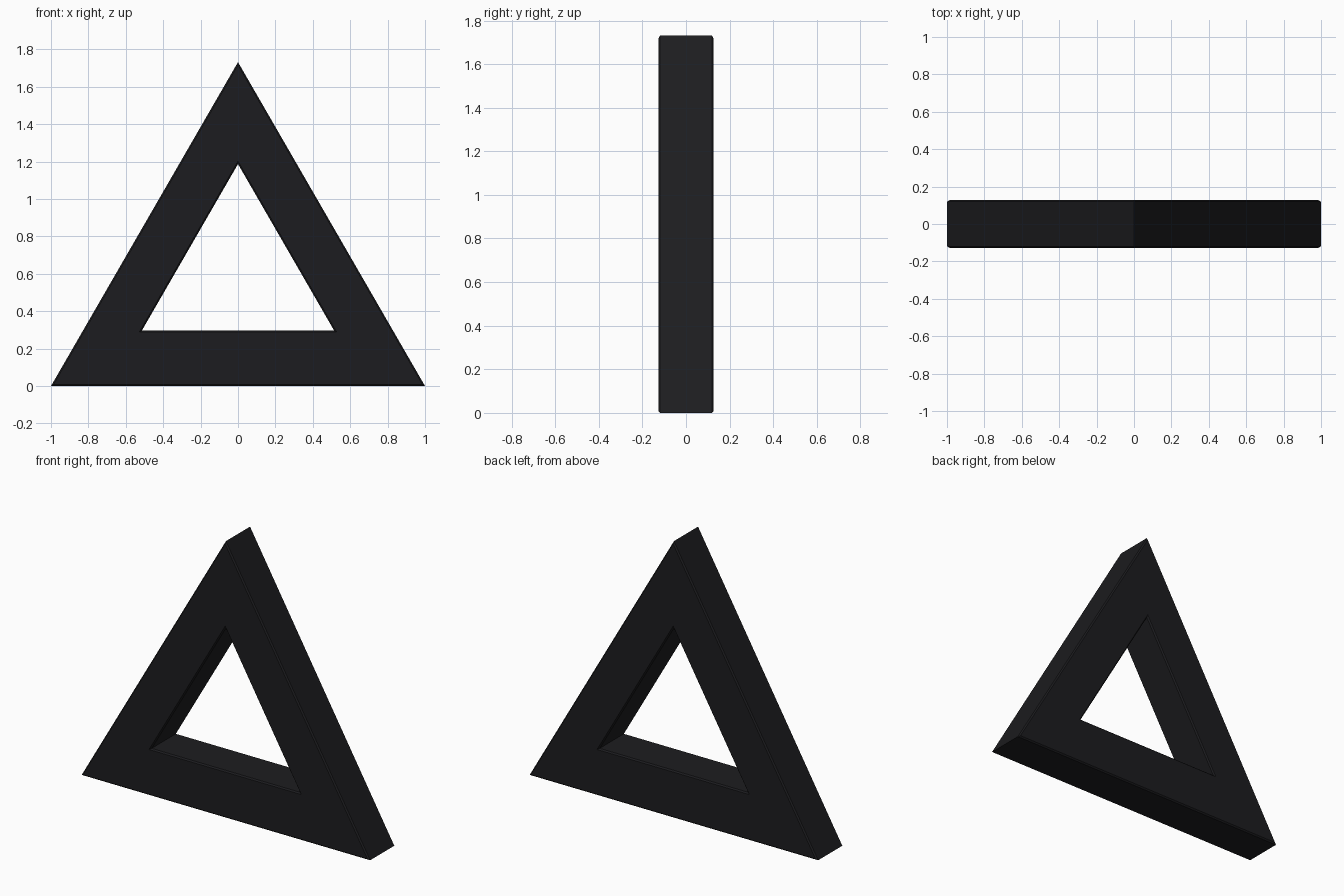
import bpy, bmesh, math

if "Cube" in bpy.data.objects:
    bpy.data.objects.remove(bpy.data.objects["Cube"])

HALF_DEPTH = 0.127
BEVEL = 0.008


def triangle(bm, y, centre_z, inradius):
    """Equilateral triangle loop in the xz plane."""
    r = 2 * inradius
    return [bm.verts.new((r * math.cos(a), y, centre_z + r * math.sin(a)))
            for a in (math.radians(90 + 120 * i) for i in range(3))]


bm = bmesh.new()

# Cross-section of the bar, walked around once: outer wall, back, inner wall, front
outer_r, inner_r = 1 / math.sqrt(3), 0.297
outer_z, inner_z = outer_r, 0.593
h, b = HALF_DEPTH, BEVEL
section = [
    (-h, outer_z, outer_r - b), (-h + b, outer_z, outer_r),
    (h - b, outer_z, outer_r), (h, outer_z, outer_r - b),
    (h, inner_z, inner_r + b), (h - b, inner_z, inner_r),
    (-h + b, inner_z, inner_r), (-h, inner_z, inner_r + b),
]
loops = [triangle(bm, *s) for s in section]
for i, loop in enumerate(loops):
    nxt = loops[(i + 1) % len(loops)]
    for j in range(3):
        k = (j + 1) % 3
        bm.faces.new((loop[j], loop[k], nxt[k], nxt[j]))
bmesh.ops.recalc_face_normals(bm, faces=bm.faces)

# Triangular frame
mesh = bpy.data.meshes.new("triangle_frame")
bm.to_mesh(mesh)
bm.free()
frame = bpy.data.objects.new("triangle_frame", mesh)
bpy.context.collection.objects.link(frame)

# Near-black finish
mat = bpy.data.materials.new("near_black")
mat.diffuse_color = (0.012, 0.012, 0.014, 1)
mat.use_nodes = True
mat.node_tree.nodes["Principled BSDF"].inputs["Base Color"].default_value = mat.diffuse_color
mesh.materials.append(mat)
